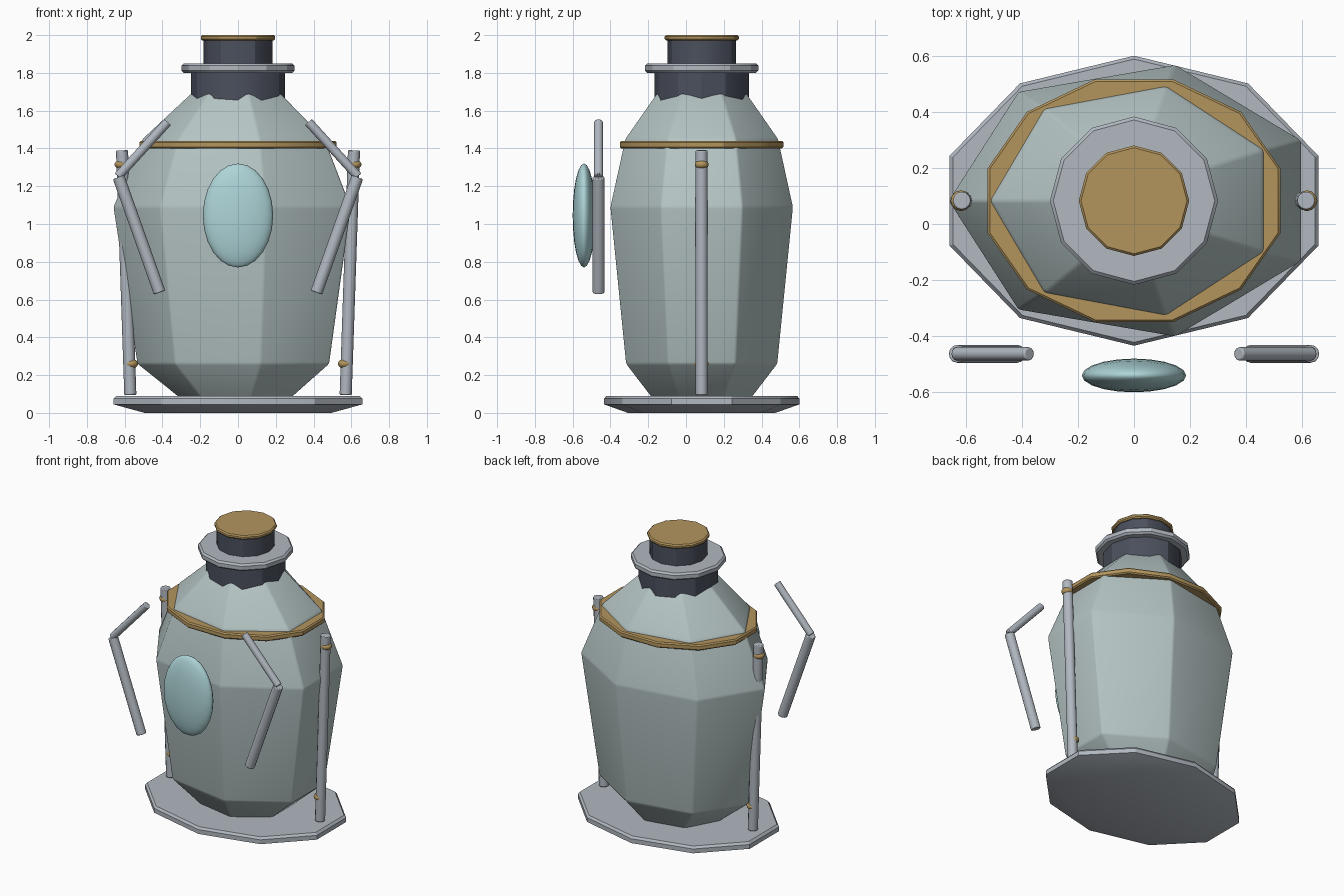
import bpy, bmesh
from math import cos, sin, pi, radians
from mathutils import Vector

if "Cube" in bpy.data.objects:
    bpy.data.objects.remove(bpy.data.objects["Cube"])

CY = 0.083  # y of the main axis


def mat(name, rgb):
    m = bpy.data.materials.new(name)
    m.diffuse_color = (*rgb, 1)
    m.use_nodes = True
    m.node_tree.nodes["Principled BSDF"].inputs["Base Color"].default_value = m.diffuse_color
    return m


SHELL = mat("pale_shell", (0.46, 0.55, 0.55))
STEEL = mat("steel", (0.44, 0.48, 0.53))
GOLD = mat("brass", (0.45, 0.30, 0.11))
DARK = mat("dark_metal", (0.07, 0.08, 0.11))
GLASS = mat("blue_glass", (0.42, 0.66, 0.68))


def finish(ob, material, angle=30):
    ob.data.materials.append(material)
    bpy.ops.object.select_all(action='DESELECT')
    ob.select_set(True)
    bpy.context.view_layer.objects.active = ob
    bpy.ops.object.shade_smooth_by_angle(angle=radians(angle))
    return ob


def loft(name, n, phase, rings, material, bevel=0):
    """Stack of n-sided elliptical rings (z, rx, ry), capped at both ends."""
    bm = bmesh.new()
    loops = [[bm.verts.new((rx * cos(phase + 2 * pi * i / n),
                            CY + ry * sin(phase + 2 * pi * i / n), z))
              for i in range(n)] for z, rx, ry in rings]
    for a, b in zip(loops, loops[1:]):
        for i in range(n):
            j = (i + 1) % n
            bm.faces.new((a[i], a[j], b[j], b[i]))
    bm.faces.new(loops[0][::-1])
    bm.faces.new(loops[-1])
    if bevel:
        bmesh.ops.bevel(bm, geom=bm.edges[:], offset=bevel, segments=2,
                        profile=0.5, affect='EDGES')
    me = bpy.data.meshes.new(name)
    bm.to_mesh(me)
    bm.free()
    ob = bpy.data.objects.new(name, me)
    bpy.context.collection.objects.link(ob)
    return finish(ob, material)


def disc(name, n, phase, z0, z1, rx, ry, edge, material):
    """Disc with a softened rim."""
    return loft(name, n, phase, [(z0, rx - edge, ry - edge), (z0 + edge, rx, ry),
                                 (z1 - edge, rx, ry), (z1, rx - edge, ry - edge)], material)


def rod(name, p, q, r, material):
    p, q = Vector(p), Vector(q)
    bpy.ops.mesh.primitive_cylinder_add(vertices=12, radius=r, depth=(q - p).length,
                                        location=(p + q) / 2)
    ob = bpy.context.object
    ob.name = name
    ob.rotation_euler = (q - p).to_track_quat('Z', 'Y').to_euler()
    m = ob.modifiers.new("soft_ends", 'BEVEL')
    m.width, m.segments, m.angle_limit = 0.005, 2, radians(50)
    return finish(ob, material, 40)


def ball(name, loc, scale, material, seg=16, rings=10):
    bpy.ops.mesh.primitive_uv_sphere_add(segments=seg, ring_count=rings, radius=1, location=loc)
    ob = bpy.context.object
    ob.name = name
    ob.scale = scale
    return finish(ob, material, 60)


# Ten-sided base plate, narrowing underneath
loft("base_plate", 10, pi / 2, [(0, 0.52, 0.39), (0.045, 0.692, 0.517),
                                (0.075, 0.692, 0.517), (0.09, 0.678, 0.505)], STEEL)

# Seven-sided faceted body
loft("body", 7, pi, [(0.06, 0.285, 0.255), (0.26, 0.535, 0.412), (1.09, 0.662, 0.497),
                     (1.45, 0.508, 0.416), (1.69, 0.25, 0.245)], SHELL, 0.01)

# Shoulder band
disc("shoulder_band", 12, pi / 12, 1.40, 1.44, 0.54, 0.448, 0.008, GOLD)

# Neck, collar and cap
loft("lower_neck", 12, 0, [(1.60, 0.25, 0.25), (1.82, 0.25, 0.25)], DARK)
disc("collar", 12, 0, 1.80, 1.85, 0.30, 0.30, 0.012, STEEL)
loft("upper_neck", 12, 0, [(1.83, 0.182, 0.182), (1.985, 0.182, 0.182)], DARK)
disc("cap", 12, 0, 1.972, 2.0, 0.197, 0.197, 0.008, GOLD)

# Oval front window
ball("front_window", (0, -0.54, 1.045), (0.186, 0.06, 0.275), GLASS, 20, 12)

# Side struts with brass joints, and folded arms
for s, side in ((-1, "left"), (1, "right")):
    rod(side + "_strut", (s * 0.57, CY, 0.095), (s * 0.614, CY, 1.39), 0.032, STEEL)
    for z, x in ((0.26, 0.566), (1.315, 0.617)):
        ball(side + "_strut_joint", (s * x, CY, z), (0.037, 0.037, 0.026), GOLD, 12, 8)
    rod(side + "_upper_arm", (s * 0.373, -0.463, 1.54), (s * 0.635, -0.463, 1.252), 0.024, STEEL)
    rod(side + "_lower_arm", (s * 0.632, -0.463, 1.248), (s * 0.415, -0.463, 0.637), 0.032, STEEL)
